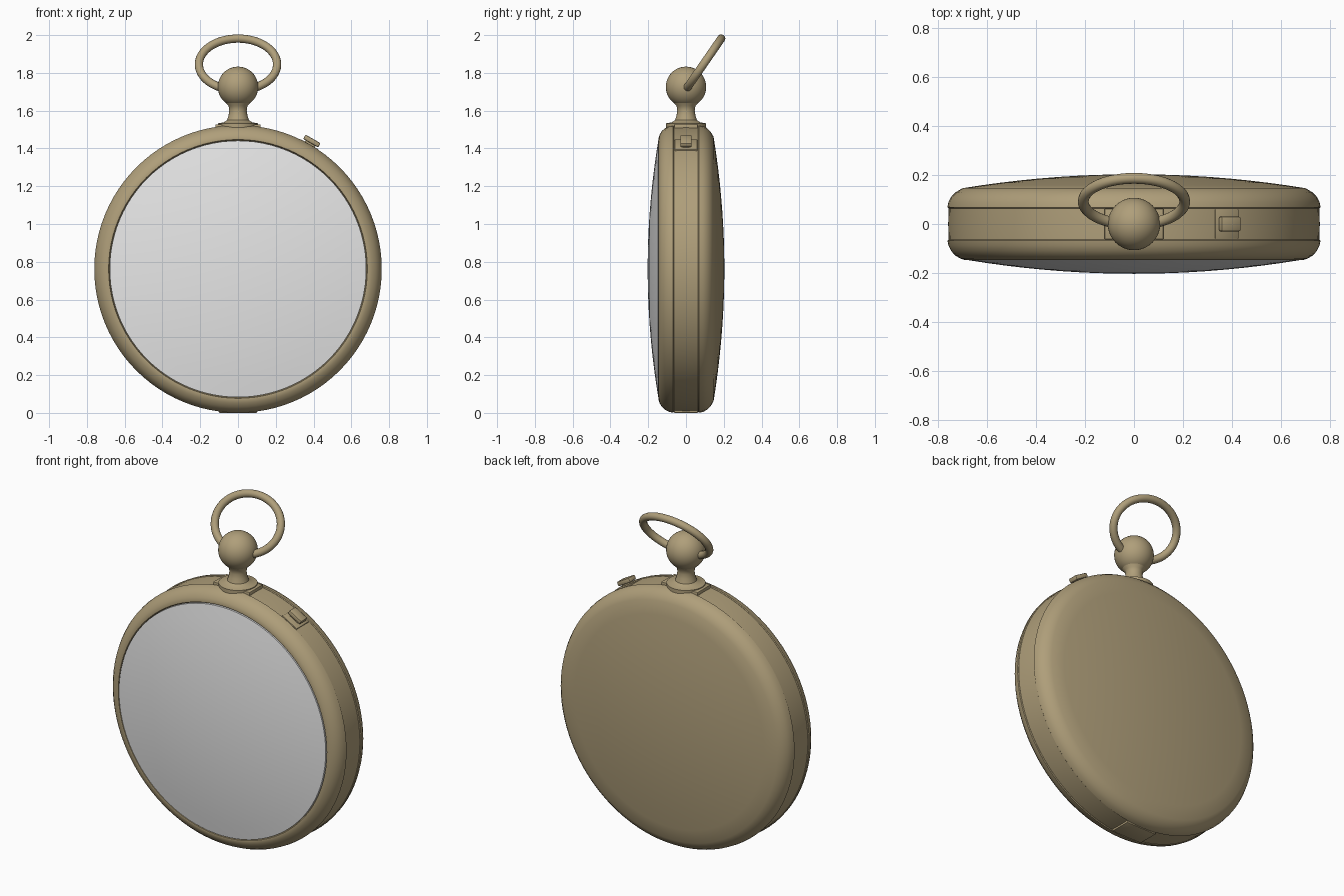
import bpy, bmesh, math
from mathutils import Matrix, Vector

if "Cube" in bpy.data.objects:
    bpy.data.objects.remove(bpy.data.objects["Cube"])

CZ = 0.762  # height of the case centre


def material(name, rgb):
    m = bpy.data.materials.new(name)
    m.diffuse_color = (*rgb, 1)
    m.use_nodes = True
    m.node_tree.nodes["Principled BSDF"].inputs["Base Color"].default_value = m.diffuse_color
    return m


brass = material("aged brass", (0.43, 0.345, 0.195))
glass = material("pale glass", (0.8, 0.8, 0.8))


def finish(bm, name, mat, angle=35):
    bmesh.ops.remove_doubles(bm, verts=bm.verts, dist=1e-5)
    bmesh.ops.recalc_face_normals(bm, faces=bm.faces)
    me = bpy.data.meshes.new(name)
    bm.to_mesh(me)
    bm.free()
    ob = bpy.data.objects.new(name, me)
    bpy.context.collection.objects.link(ob)
    me.materials.append(mat)
    bpy.context.view_layer.objects.active = ob
    ob.select_set(True)
    bpy.ops.object.shade_smooth_by_angle(angle=math.radians(angle))
    ob.select_set(False)
    return ob


def lathe(name, profile, mat, axis="Y", origin=(0, 0, CZ), steps=96, closed=False):
    """Spin (radius, height) points around the y or z axis."""
    bm = bmesh.new()
    pts = [Vector((r, h, 0)) if axis == "Y" else Vector((r, 0, h)) for r, h in profile]
    vs = [bm.verts.new(p) for p in pts]
    es = [bm.edges.new(p) for p in zip(vs, vs[1:])]
    if closed:
        es.append(bm.edges.new((vs[-1], vs[0])))
    bmesh.ops.spin(bm, geom=vs + es, cent=(0, 0, 0), angle=math.tau, steps=steps,
                   axis=(0, 1, 0) if axis == "Y" else (0, 0, 1))
    bmesh.ops.translate(bm, verts=bm.verts, vec=origin)
    return finish(bm, name, mat)


def dome(radius, edge, crown, n=9):
    """Shallow dome points from the rim to the centre."""
    return [(radius * (1 - i / n), crown + (edge - crown) * (1 - i / n) ** 2) for i in range(n + 1)]


def box(name, size, angle, radius, bevel):
    """Bevelled block sitting on the rim, angle measured clockwise from the top."""
    bm = bmesh.new()
    bmesh.ops.create_cube(bm, size=1)
    bmesh.ops.scale(bm, verts=bm.verts, vec=size)
    bmesh.ops.bevel(bm, geom=bm.edges[:], offset=bevel, segments=2, profile=0.5, affect="EDGES")
    bm.transform(Matrix.Translation((0, 0, CZ)) @ Matrix.Rotation(angle, 4, "Y")
                 @ Matrix.Translation((0, 0, radius)))
    return finish(bm, name, brass)


# Case: middle band, back lid, bezel and glass
lathe("middle_band", [(0.70, -0.068), (0.756, -0.068), (0.758, 0), (0.756, 0.068), (0.70, 0.068)], brass)
lathe("back_lid", [(0.70, 0.064), (0.757, 0.064), (0.761, 0.068), (0.757, 0.09), (0.745, 0.112),
                   (0.727, 0.13)] + dome(0.70, 0.146, 0.203), brass)
lathe("bezel", [(0.70, -0.064), (0.757, -0.064), (0.761, -0.068), (0.757, -0.088), (0.746, -0.11),
                (0.73, -0.128), (0.71, -0.14), (0.692, -0.146), (0.685, -0.145),
                (0.682, -0.135), (0.66, -0.12)], brass)
lathe("glass", [(0.679, -0.13)] + dome(0.679, -0.147, -0.203), glass)

# Pendant: flared neck and ball
lathe("neck", [(0, 1.50), (0.105, 1.51), (0.105, 1.533), (0.075, 1.538), (0.058, 1.55), (0.05, 1.575),
               (0.046, 1.60), (0.05, 1.625), (0.062, 1.638), (0.07, 1.66), (0, 1.68)],
      brass, "Z", (0, 0, 0), 40)
bm = bmesh.new()
bmesh.ops.create_uvsphere(bm, u_segments=40, v_segments=24, radius=0.107)
bmesh.ops.translate(bm, verts=bm.verts, vec=(0, 0, 1.726))
finish(bm, "pendant_ball", brass)

# Bow: oval tube leaning back, with both ends inside the ball
bm = bmesh.new()
tube, rings, sides = 0.022, 72, 14
up = Vector((0, 0.183, 0.265)).normalized()
normal = Vector((1, 0, 0)).cross(up)
centre = Vector((0, 0.092, 1.845))
start, end = math.radians(-70), math.radians(250)
loops = []
for i in range(rings + 1):
    t = start + (end - start) * i / rings
    p = centre + Vector((0.207 * math.cos(t), 0, 0)) + up * 0.166 * math.sin(t)
    out = (Vector((0.166 * math.cos(t), 0, 0)) + up * 0.207 * math.sin(t)).normalized()
    loops.append([bm.verts.new(p + tube * (out * math.cos(a) + normal * math.sin(a)))
                  for a in (math.tau * k / sides for k in range(sides))])
for a, b in zip(loops, loops[1:]):
    for k in range(sides):
        j = (k + 1) % sides
        bm.faces.new((a[k], a[j], b[j], b[k]))
bm.faces.new(loops[0])
bm.faces.new(loops[-1])
finish(bm, "bow", brass)

# Push button on the upper right rim
tilt = math.radians(30)
box("button_plate", (0.11, 0.12, 0.03), tilt, 0.746, 0.003)
box("button_stem", (0.06, 0.04, 0.04), tilt, 0.765, 0.003)
box("button_cap", (0.092, 0.06, 0.026), tilt, 0.782, 0.007)

# Flat pads under the neck and at the hinge below
box("neck_pad", (0.24, 0.125, 0.03), 0, 0.751, 0.003)
box("hinge_pad", (0.20, 0.125, 0.03), math.pi, 0.7465, 0.003)
